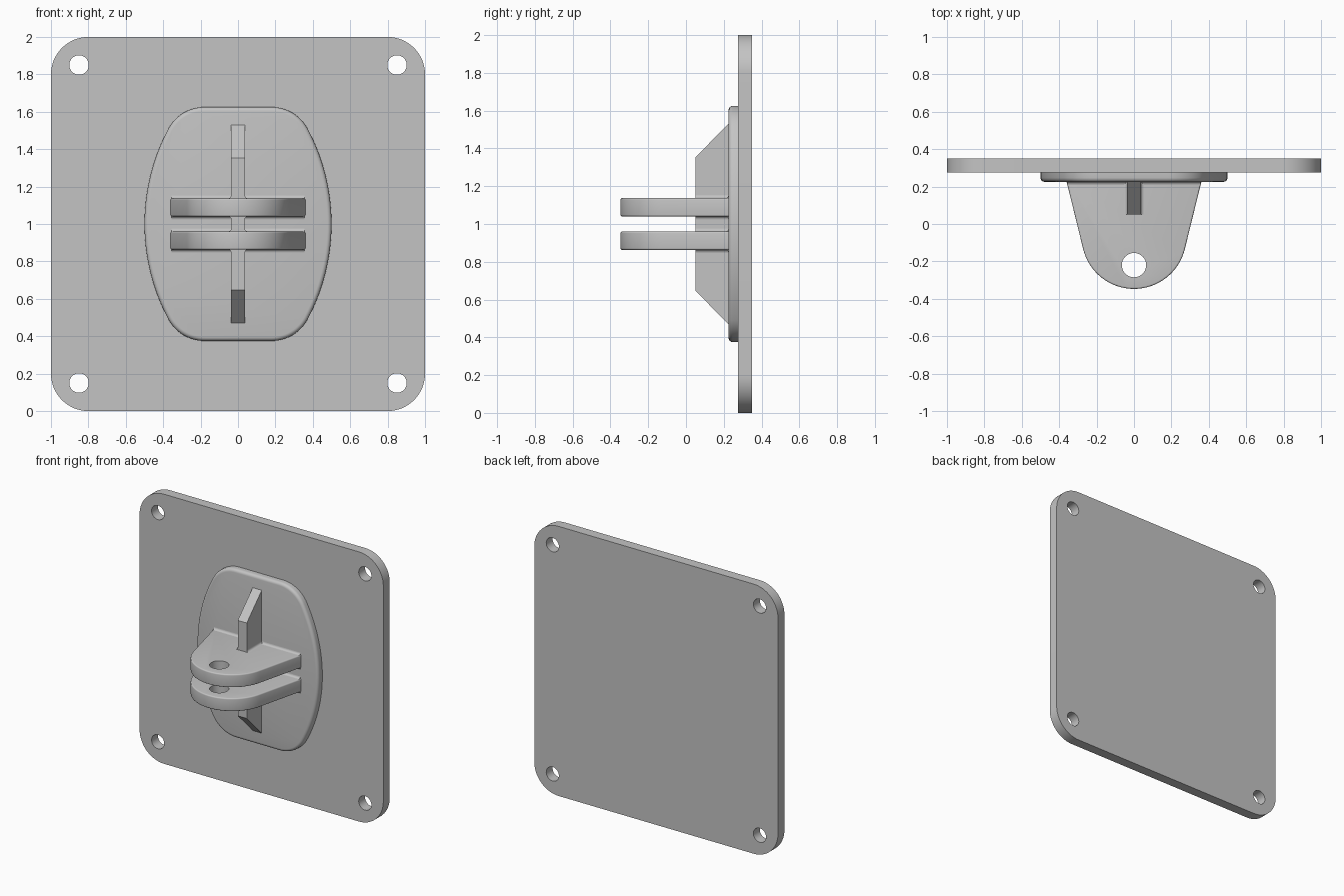
import bpy, bmesh
from math import sin, cos, pi, atan2, radians
from mathutils import Vector

if "Cube" in bpy.data.objects:
    bpy.data.objects.remove(bpy.data.objects["Cube"], do_unlink=True)

grey = bpy.data.materials.new("light_grey")
grey.use_nodes = True
colour = (0.55, 0.55, 0.55, 1)
grey.diffuse_color = colour
grey.node_tree.nodes["Principled BSDF"].inputs["Base Color"].default_value = colour

MID = 1.0                      # height of the symmetry plane
PLATE_BACK, PLATE_FRONT, PAD_FRONT = 0.35, 0.275, 0.225
RIB_HALF, RIB_FRONT = 0.037, 0.05
LUG_IN, LUG_OUT = 0.04, 0.137  # distances of lug faces from MID

# Maps from (u, v, depth) to space
ALONG_Y = lambda u, v, d: Vector((u, d, v))
ALONG_Z = lambda u, v, d: Vector((u, v, d))
ALONG_X = lambda u, v, d: Vector((d, u, v))


def arc(cx, cy, r, a0, a1, n=16):
    return [(cx + r * cos(a0 + (a1 - a0) * i / n),
             cy + r * sin(a0 + (a1 - a0) * i / n)) for i in range(n + 1)]


def prism(name, points, place, d0, d1, round_first=0, round_last=0):
    """Extrude a profile, optionally rounding the rim of either cap."""
    bm = bmesh.new()
    a = [bm.verts.new(place(u, v, d0)) for u, v in points]
    b = [bm.verts.new(place(u, v, d1)) for u, v in points]
    caps = [bm.faces.new(a), bm.faces.new(b)]
    n = len(points)
    for i in range(n):
        j = (i + 1) % n
        bm.faces.new((a[i], a[j], b[j], b[i]))
    bmesh.ops.recalc_face_normals(bm, faces=bm.faces)
    rims = [list(c.edges) for c in caps]
    for rim, size in zip(rims, (round_first, round_last)):
        if size:
            bmesh.ops.bevel(bm, geom=rim, offset=size, segments=4,
                            profile=0.5, affect='EDGES')
    mesh = bpy.data.meshes.new(name)
    bm.to_mesh(mesh)
    bm.free()
    obj = bpy.data.objects.new(name, mesh)
    bpy.context.collection.objects.link(obj)
    mesh.materials.append(grey)
    return obj


def activate(obj):
    bpy.ops.object.select_all(action='DESELECT')
    obj.select_set(True)
    bpy.context.view_layer.objects.active = obj


def drill(obj, cx, cy, r, place, d0, d1):
    cutter = prism("hole_cutter", arc(cx, cy, r, 0, 2 * pi, 40)[:-1], place, d0, d1)
    mod = obj.modifiers.new("hole", 'BOOLEAN')
    mod.operation, mod.solver, mod.object = 'DIFFERENCE', 'EXACT', cutter
    activate(obj)
    bpy.ops.object.modifier_apply(modifier=mod.name)
    bpy.data.objects.remove(cutter, do_unlink=True)


def fillet(name, cu, cv, su, sv, r, place, d0, d1):
    """Concave strip filling the corner at (cu, cv) towards (su, sv)."""
    curve = arc(r, r, r, 1.5 * pi, pi, 5)
    pts = [(cu + su * u, cv + sv * v) for u, v in [(0, 0)] + curve]
    return prism(name, pts, place, d0, d1)


parts = []

# Mounting plate with rounded corners and four screw holes
outline = []
for k, (sx, sz) in enumerate(((1, 1), (-1, 1), (-1, -1), (1, -1))):
    outline += arc(0.8 * sx, MID + 0.8 * sz, 0.2, k * pi / 2, (k + 1) * pi / 2)
plate = prism("mounting_plate", outline, ALONG_Y, PLATE_FRONT, PLATE_BACK)
for sx in (-1, 1):
    for sz in (-1, 1):
        drill(plate, 0.85 * sx, MID + 0.85 * sz, 0.052, ALONG_Y, 0.2, 0.4)
parts.append(plate)

# Barrel-shaped pad: bowed sides blended into rounded corners
tilt = atan2(0.405, 0.759)
quarter = (arc(-0.58, 0, 1.08, 0, tilt, 14)[:-1]
           + arc(0.179, 0.405, 0.22, tilt, pi / 2, 14))
half = quarter + [(-x, z) for x, z in reversed(quarter)]
pad_outline = half + [(x, -z) for x, z in reversed(half[1:-1])]
parts.append(prism("raised_pad", [(x, MID + z) for x, z in pad_outline],
                   ALONG_Y, PAD_FRONT, PLATE_FRONT, round_first=0.022))

# Stiffening rib with chamfered ends
rib = [(0.24, 0.545), (PAD_FRONT, 0.53), (RIB_FRONT, 0.354)]
rib_profile = [(y, MID + z) for y, z in rib] + [(y, MID - z) for y, z in reversed(rib)]
parts.append(prism("stiffening_rib", rib_profile, ALONG_X, -RIB_HALF, RIB_HALF))

# Pair of tapered lugs with pin holes
lug = ([(0.365, 0.25), (0.36, PAD_FRONT)]
       + arc(0, -0.067, 0.28, radians(-13), radians(-167), 32)
       + [(-0.36, PAD_FRONT), (-0.365, 0.25)])
for side, s in (("upper", 1), ("lower", -1)):
    obj = prism(side + "_lug", lug, ALONG_Z, MID + s * LUG_IN, MID + s * LUG_OUT,
                0.009, 0.009)
    drill(obj, 0, -0.22, 0.065, ALONG_Z, MID - 0.3, MID + 0.3)
    parts.append(obj)
    # Small fillets where the lug meets the pad and the rib
    for face, h, d in (("inner", LUG_IN, -s), ("outer", LUG_OUT, s)):
        z = MID + s * h
        parts.append(fillet(f"{side}_{face}_pad_fillet", PAD_FRONT, z, -1, d,
                            0.016, ALONG_X, -0.355, 0.355))
        for edge, sx in (("left", 1), ("right", -1)):
            parts.append(fillet(f"{side}_{face}_{edge}_rib_fillet", sx * RIB_HALF, z,
                                sx, d, 0.016, ALONG_Y, RIB_FRONT, PAD_FRONT))

for obj in parts:
    activate(obj)
    bpy.ops.object.shade_smooth_by_angle(angle=radians(30))
